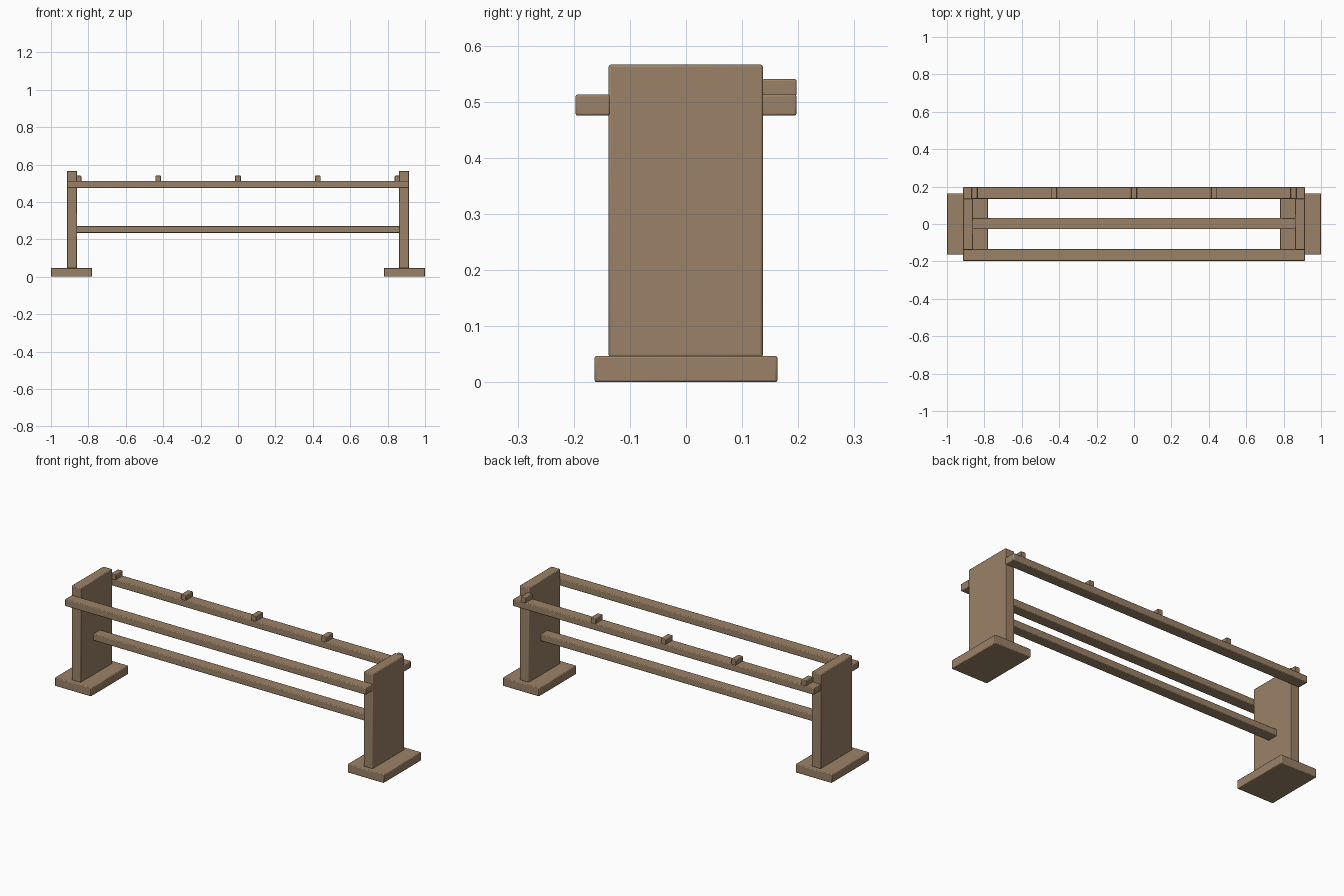
import bpy

if "Cube" in bpy.data.objects:
    bpy.data.objects.remove(bpy.data.objects["Cube"])

wood = bpy.data.materials.new("wood")
wood.diffuse_color = (0.33, 0.223, 0.136, 1)
wood.use_nodes = True
wood.node_tree.nodes["Principled BSDF"].inputs["Base Color"].default_value = wood.diffuse_color


def box(name, x, y, z, bevel=0.004):
    """Softly bevelled box from (min, max) ranges."""
    bpy.ops.mesh.primitive_cube_add(
        size=1, location=[(a + b) / 2 for a, b in (x, y, z)])
    o = bpy.context.object
    o.name = name
    o.scale = [b - a for a, b in (x, y, z)]
    bpy.ops.object.transform_apply(location=False, rotation=False, scale=True)
    o.data.materials.append(wood)
    m = o.modifiers.new("soft_edges", 'BEVEL')
    m.width = bevel
    m.segments = 2
    bpy.ops.object.shade_smooth_by_angle()
    return o


# Feet and upright end boards
for side, s in (("left", -1), ("right", 1)):
    box(side + "_foot", sorted((s * 0.78, s * 1.0)), (-0.163, 0.163), (0, 0.047))
    box(side + "_end_board", sorted((s * 0.86, s * 0.915)), (-0.138, 0.137), (0.045, 0.566))

# Upper rails on the faces of the boards, lower stretcher between them
box("front_rail", (-0.915, 0.915), (-0.197, -0.135), (0.475, 0.513))
box("back_rail", (-0.915, 0.915), (0.135, 0.197), (0.475, 0.513))
box("stretcher", (-0.864, 0.864), (-0.028, 0.033), (0.235, 0.272))

# Small divider blocks along the back rail
for i in range(5):
    cx = (i - 2) * 0.4265
    box(f"divider_{i + 1}", (cx - 0.015, cx + 0.015), (0.135, 0.197), (0.510, 0.54), 0.003)
